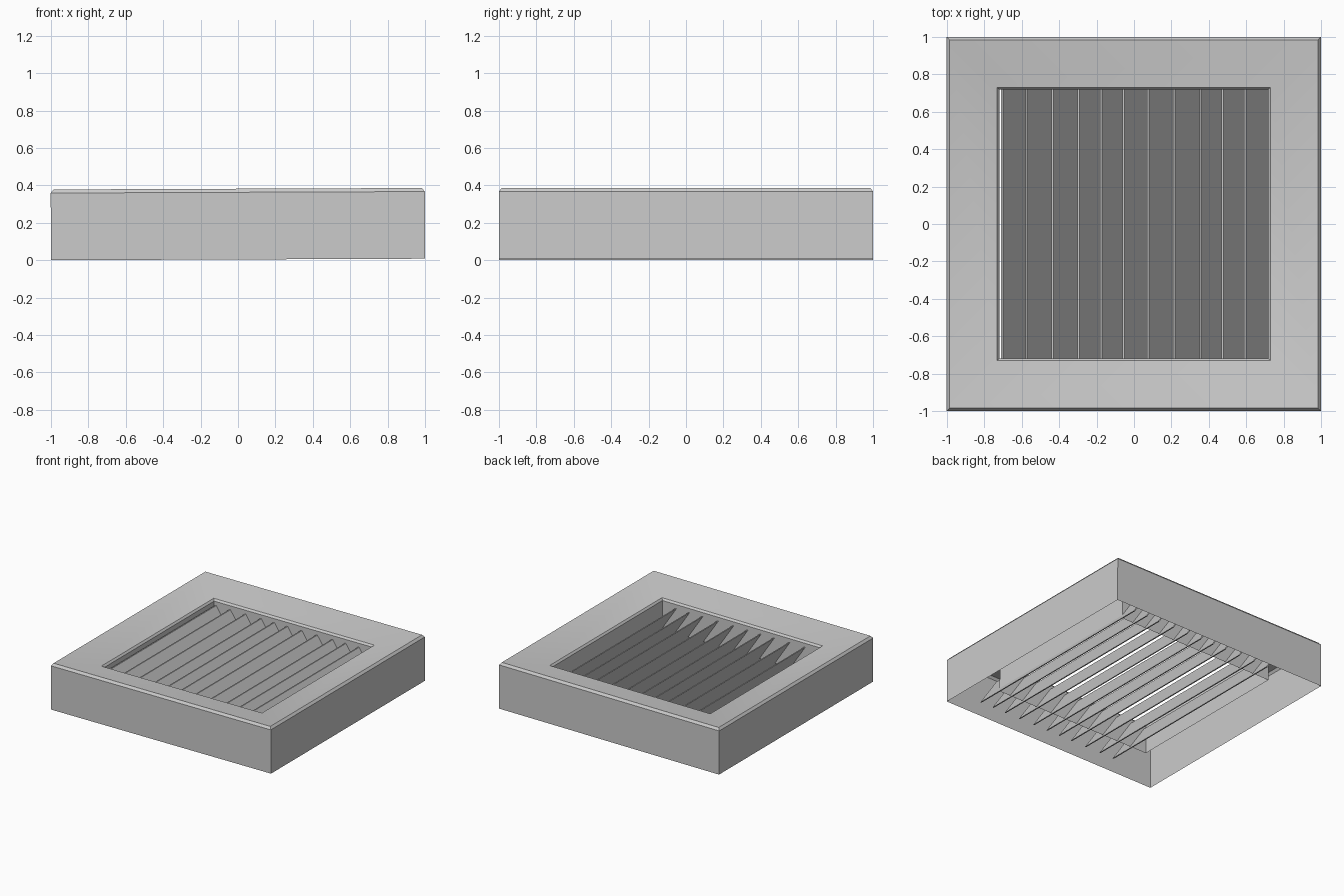
import bpy, bmesh
from mathutils import Matrix

if "Cube" in bpy.data.objects:
    bpy.data.objects.remove(bpy.data.objects["Cube"])

TILT = Matrix.Rotation(-0.004, 4, 'Y')  # the unit sits very slightly tilted


def make_object(name, bm):
    bmesh.ops.transform(bm, matrix=TILT, verts=bm.verts)
    mesh = bpy.data.meshes.new(name)
    bm.to_mesh(mesh)
    bm.free()
    obj = bpy.data.objects.new(name, mesh)
    bpy.context.collection.objects.link(obj)
    return obj


# Frame: open shell, a square profile swept from outer wall to inner lip
profile = [(1.0, 0.004), (1.0, 0.363), (0.985, 0.382), (0.73, 0.328),
           (0.718, 0.312), (0.718, 0.075)]
bm = bmesh.new()
rings = [[bm.verts.new((sx * r, sy * r, z))
          for sx, sy in ((-1, -1), (1, -1), (1, 1), (-1, 1))] for r, z in profile]
for low, high in zip(rings, rings[1:]):
    for i in range(4):
        j = (i + 1) % 4
        bm.faces.new((low[i], low[j], high[j], high[i]))
frame = make_object("vent_frame", bm)
bpy.context.view_layer.objects.active = frame
frame.select_set(True)
bpy.ops.object.shade_smooth_by_angle(angle=0.5)
frame.select_set(False)

# Louvres: thin slanted slats running front to back, ends tucked under the frame
top_edges = [-0.71, -0.58, -0.44, -0.30, -0.18, -0.06, 0.07, 0.21, 0.35, 0.47, 0.59]
THICK, RUN, Z_TOP, Z_LOW, HALF = 0.01, 0.165, 0.28, 0.045, 0.90
for n, x in enumerate(top_edges):
    section = [(x, Z_TOP), (x + THICK, Z_TOP), (x + RUN, Z_LOW), (x + RUN - THICK, Z_LOW)]
    bm = bmesh.new()
    face = bm.faces.new([bm.verts.new((px, -HALF, pz)) for px, pz in section])
    grown = bmesh.ops.extrude_face_region(bm, geom=[face], use_keep_orig=True)
    moved = [g for g in grown["geom"] if isinstance(g, bmesh.types.BMVert)]
    bmesh.ops.translate(bm, verts=moved, vec=(0, 2 * HALF, 0))
    bmesh.ops.recalc_face_normals(bm, faces=bm.faces)
    make_object(f"louvre_slat_{n + 1}", bm)
